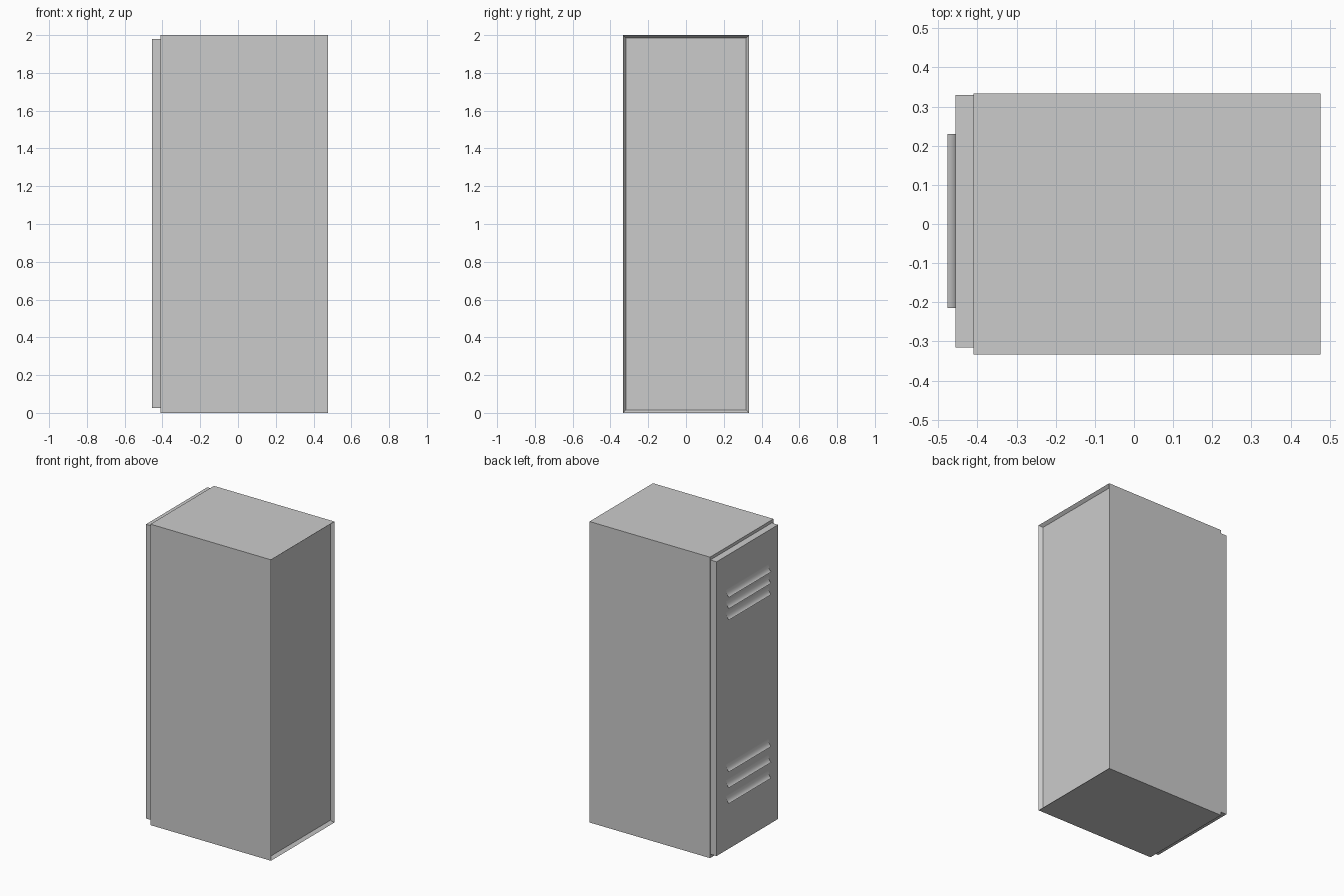
import bpy, bmesh
from mathutils import Vector

if "Cube" in bpy.data.objects:
    bpy.data.objects.remove(bpy.data.objects["Cube"])


def make_object(name, bm):
    bmesh.ops.recalc_face_normals(bm, faces=bm.faces)
    mesh = bpy.data.meshes.new(name)
    bm.to_mesh(mesh)
    bm.free()
    obj = bpy.data.objects.new(name, mesh)
    bpy.context.collection.objects.link(obj)
    return obj


def box_bmesh(lo, hi):
    bm = bmesh.new()
    bmesh.ops.create_cube(bm, size=1)
    lo, hi = Vector(lo), Vector(hi)
    bmesh.ops.scale(bm, vec=hi - lo, verts=bm.verts)
    bmesh.ops.translate(bm, vec=(lo + hi) / 2, verts=bm.verts)
    return bm


# Cabinet body, with a recessed panel inside a thin rim on the +x end
bm = box_bmesh((-0.41, -0.333, 0), (0.476, 0.333, 2))
bm.normal_update()
end = next(f for f in bm.faces if f.normal.x > 0.9)
bmesh.ops.inset_region(bm, faces=[end], thickness=0.022)
bmesh.ops.translate(bm, vec=(-0.02, 0, 0), verts=end.verts)
make_object("cabinet_body", bm)

# Door slab on the -x end
make_object("door", box_bmesh((-0.456, -0.315, 0.025), (-0.41, 0.33, 1.98)))

# Louvre: thin open sheet, fixed at the top and flaring outward at the bottom
PROFILE = [(0, 0), (-0.003, -0.017), (-0.007, -0.029),
           (-0.013, -0.038), (-0.021, -0.044)]


def louvre(name, top):
    bm = bmesh.new()
    rows = [[bm.verts.new((-0.456 + x, y, top + z)) for y in (-0.215, 0.23)]
            for x, z in PROFILE]
    for a, b in zip(rows, rows[1:]):
        bm.faces.new((a[0], a[1], b[1], b[0]))
    obj = make_object(name, bm)
    # Sheet faces outward from the door
    if obj.data.polygons[0].normal.x > 0:
        obj.data.flip_normals()
    obj.data.shade_smooth()


# Two groups of three vents
for group, start, pitch in (("upper", 1.755, 0.075), ("lower", 0.595, 0.105)):
    for i in range(3):
        louvre(f"{group}_vent_{i + 1}", start - i * pitch)
